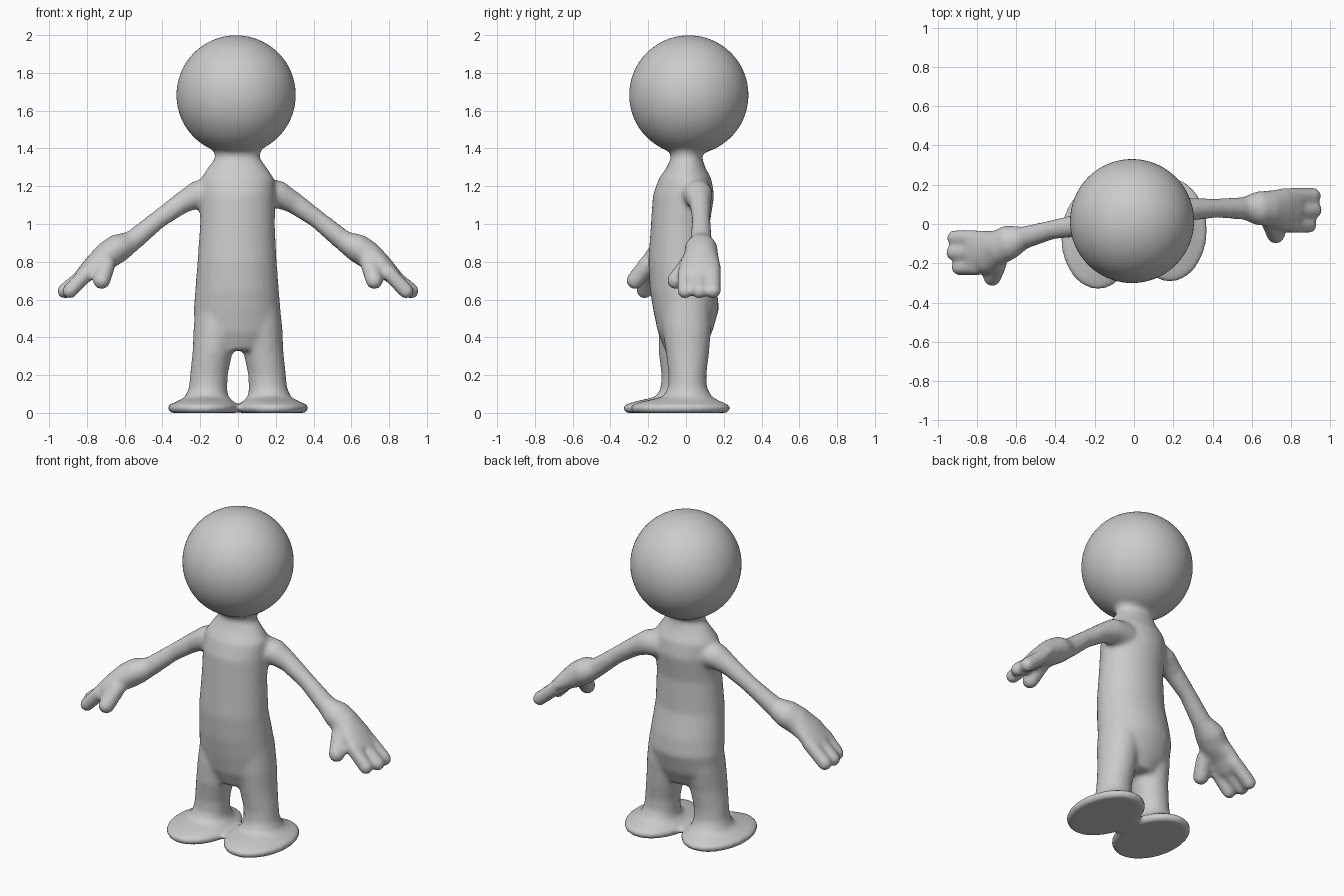
import bpy, bmesh
from math import cos, sin, pi
from mathutils import Vector, Matrix

bm = bmesh.new()
N = 28


def loft(rings):
    """Closed solid through rings of (centre, axis_a, axis_b)."""
    loops = []
    for c, a, b in rings:
        loops.append([bm.verts.new(c + a * cos(2 * pi * i / N) + b * sin(2 * pi * i / N))
                      for i in range(N)])
    for lo, hi in zip(loops, loops[1:]):
        for i in range(N):
            j = (i + 1) % N
            bm.faces.new((lo[i], lo[j], hi[j], hi[i]))
    bm.faces.new(loops[0][::-1])
    bm.faces.new(loops[-1])


def column(rows):
    """Upright solid from rows of (z, x, y, half width, half depth)."""
    loft([(Vector((x, y, z)), Vector((w, 0, 0)), Vector((0, d, 0))) for z, x, y, w, d in rows])


def limb(rows):
    """Limb from rows of (x, y, z, radius across, radius thick)."""
    pts = [Vector(r[:3]) for r in rows]
    rings = []
    for i, r in enumerate(rows):
        t = (pts[min(i + 1, len(pts) - 1)] - pts[max(i - 1, 0)]).normalized()
        a = Vector((0, 1, 0))
        a = (a - t * a.dot(t)).normalized()
        rings.append((pts[i], a * r[3], t.cross(a) * r[4]))
    loft(rings)


def ball(p, r):
    bmesh.ops.create_icosphere(bm, subdivisions=4, radius=r, matrix=Matrix.Translation(p))


def digit(p, q, r):
    p, q = Vector(p), Vector(q)
    limb([(*p, r, r), (*q, r, r)])
    ball(q, r)


# Head
ball((-0.01, 0.015, 1.683), 0.317)

# Neck, torso and hips
column([(0.33, 0, -0.01, 0.13, 0.10), (0.43, -0.005, -0.005, 0.225, 0.145),
        (0.55, -0.005, 0.0, 0.23, 0.175), (0.65, -0.005, -0.013, 0.222, 0.178),
        (0.80, -0.005, -0.035, 0.21, 0.165), (1.00, -0.003, -0.03, 0.198, 0.156),
        (1.15, -0.003, -0.013, 0.20, 0.163), (1.24, -0.003, -0.005, 0.195, 0.14),
        (1.30, -0.003, 0.0, 0.155, 0.102), (1.35, -0.003, 0.003, 0.118, 0.083),
        (1.42, -0.003, 0.005, 0.13, 0.095)])

# Legs and feet
for s, y in ((-1, -0.03), (1, 0.008)):
    column([(0.03, s * 0.16, y, 0.11, 0.115), (0.10, s * 0.16, y, 0.103, 0.105),
            (0.20, s * 0.154, y, 0.10, 0.10), (0.32, s * 0.135, y, 0.106, 0.115),
            (0.45, s * 0.12, y * 0.5, 0.115, 0.13), (0.60, s * 0.11, 0, 0.11, 0.13)])
    fy = y - 0.038
    column([(0.0, s * 0.183, fy, 0.175, 0.25), (0.018, s * 0.183, fy, 0.192, 0.268),
            (0.042, s * 0.183, fy, 0.187, 0.26), (0.06, s * 0.175, fy + 0.005, 0.15, 0.21),
            (0.085, s * 0.165, y, 0.115, 0.13), (0.14, s * 0.16, y, 0.098, 0.10)])

# Arms: shared profile, each side with its own sweep in y
profile = [(0.12, 1.165, 0.085, 0.085), (0.22, 1.155, 0.078, 0.073), (0.30, 1.11, 0.057, 0.057),
           (0.42, 1.025, 0.049, 0.049), (0.56, 0.91, 0.058, 0.056), (0.63, 0.875, 0.088, 0.076),
           (0.69, 0.835, 0.09, 0.075), (0.76, 0.785, 0.11, 0.056), (0.83, 0.715, 0.113, 0.044)]
sweeps = {-1: (0.01, 0.0, -0.01, -0.03, -0.07, -0.09, -0.12, -0.14, -0.145),
          1: (0.05, 0.065, 0.075, 0.08, 0.08, 0.08, 0.08, 0.075, 0.07)}
for s, ys in sweeps.items():
    limb([(s * x, y, z, a, b) for (x, z, a, b), y in zip(profile, ys)])
    hy = ys[-1]
    # Fingers
    for off, reach in ((-0.076, 0.89), (0.0, 0.918), (0.074, 0.912)):
        digit((s * 0.79, hy + off, 0.75), (s * reach, hy + off, 0.645), 0.041)
    # Thumb
    digit((s * 0.69, hy - 0.05, 0.80), (s * 0.722, hy - 0.125, 0.70), 0.047)

bmesh.ops.recalc_face_normals(bm, faces=bm.faces)
mesh = bpy.data.meshes.new("figure")
bm.to_mesh(mesh)
bm.free()
figure = bpy.data.objects.new("figure", mesh)
bpy.context.collection.objects.link(figure)

# Fuse all parts into one soft skin
remesh = figure.modifiers.new("fuse", 'REMESH')
remesh.mode = 'VOXEL'
remesh.voxel_size = 0.013
remesh.use_smooth_shade = True
smooth = figure.modifiers.new("soften", 'SMOOTH')
smooth.factor = 0.5
smooth.iterations = 10
